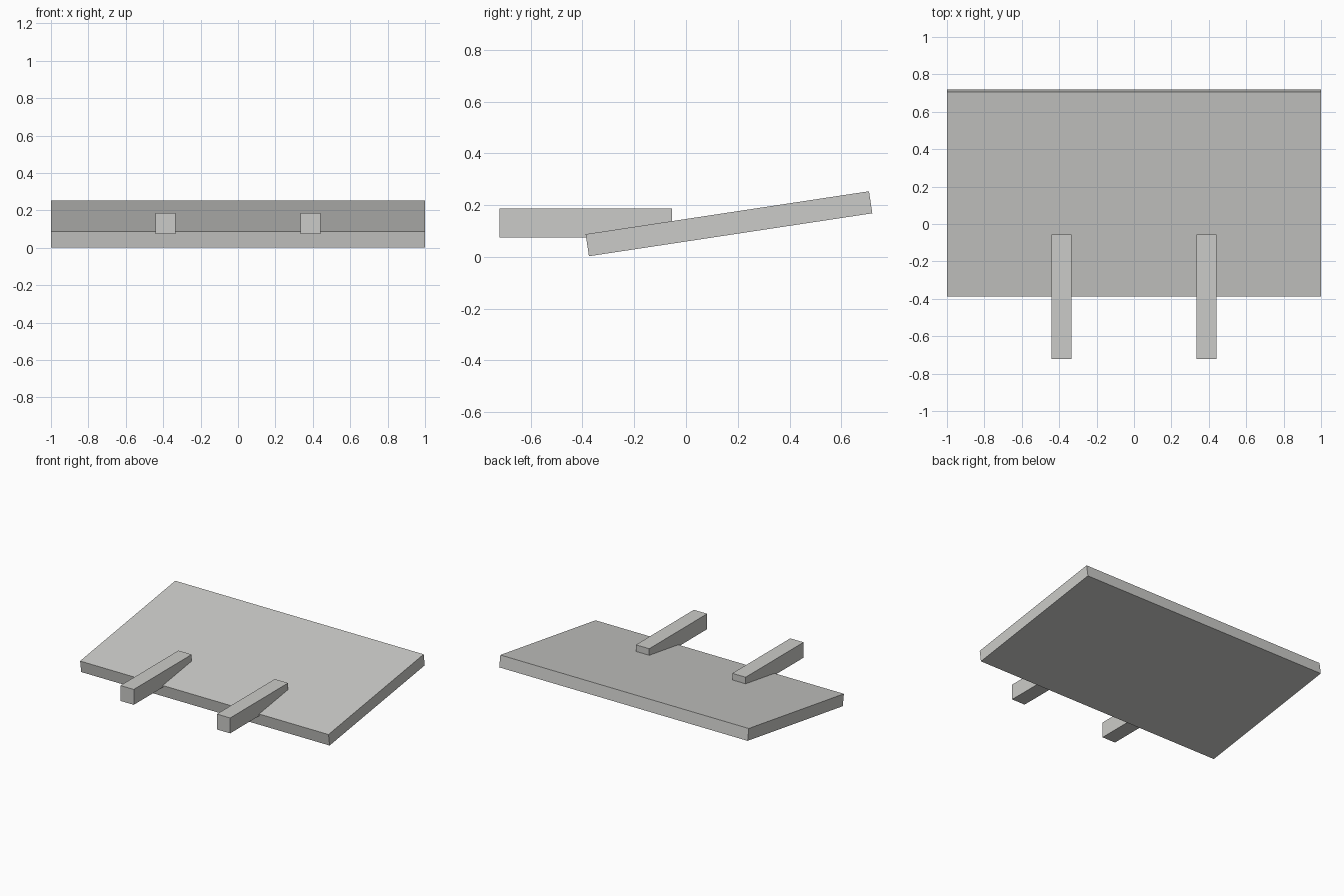
import bpy
import math

if "Cube" in bpy.data.objects:
    bpy.data.objects.remove(bpy.data.objects["Cube"])

grey = bpy.data.materials.new("light grey")
grey.diffuse_color = (0.6, 0.6, 0.58, 1)
grey.use_nodes = True
grey.node_tree.nodes["Principled BSDF"].inputs["Base Color"].default_value = grey.diffuse_color


def box(name, center, size, tilt=0.0):
    bpy.ops.mesh.primitive_cube_add(size=1, location=center, rotation=(tilt, 0, 0))
    obj = bpy.context.object
    obj.name = name
    obj.scale = size
    obj.data.materials.append(grey)
    return obj


# Tilted slab, rising towards the back
box("sloped_panel", (0, 0.166, 0.128), (2.0, 1.107, 0.086), math.atan2(0.166, 1.096))

# Two level beams resting into the front of the slab
for side, x in (("left", -0.388), ("right", 0.388)):
    box(side + "_beam", (x, -0.388, 0.13), (0.107, 0.666, 0.112))
